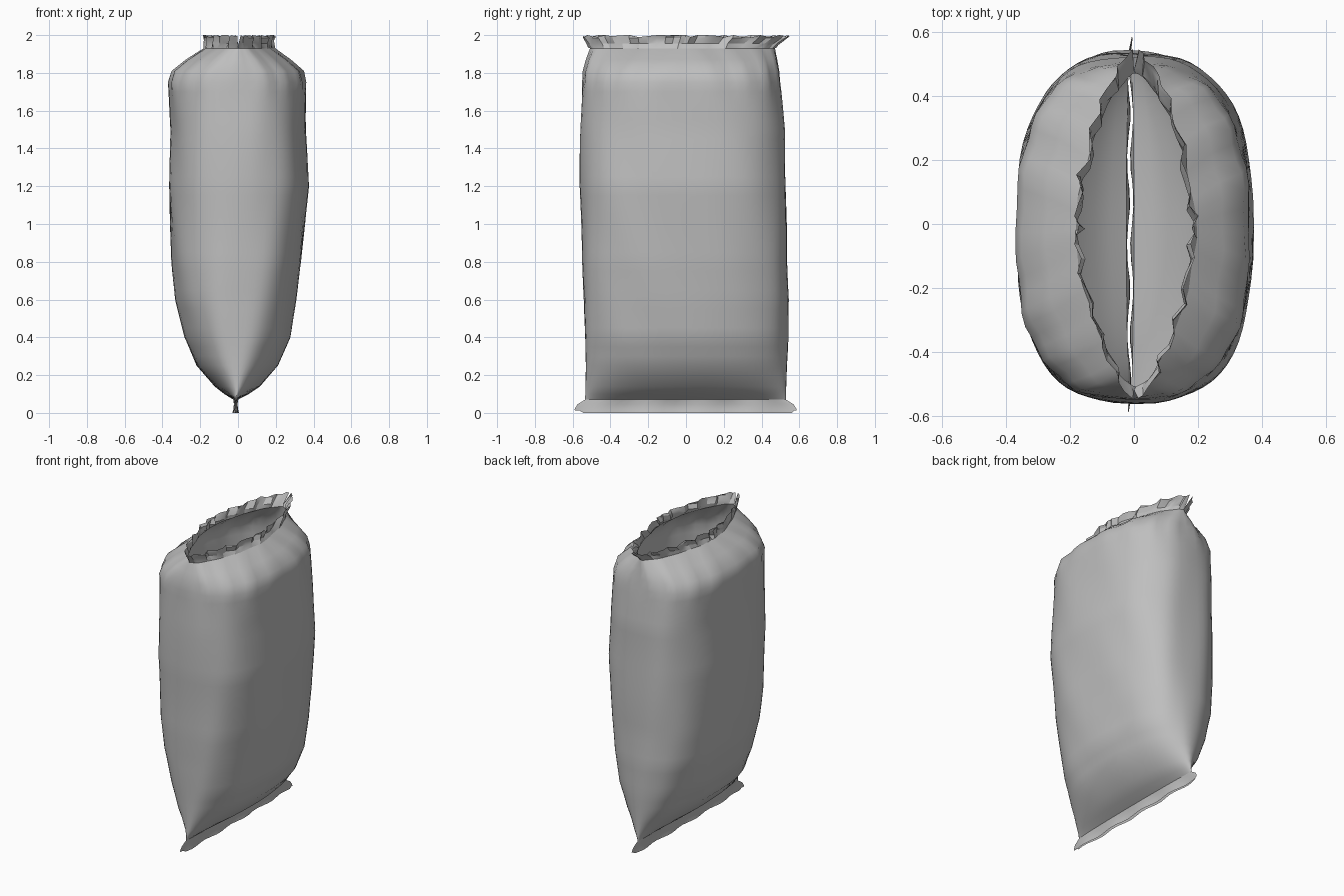
import bpy, math, random

if "Cube" in bpy.data.objects:
    bpy.data.objects.remove(bpy.data.objects["Cube"])

random.seed(4)
N = 64  # points around each ring

foil = bpy.data.materials.new("light grey foil")
foil.diffuse_color = (0.52, 0.52, 0.52, 1)
foil.use_nodes = True
foil.node_tree.nodes["Principled BSDF"].inputs["Base Color"].default_value = foil.diffuse_color

# z, half width in x, x centre, y front, y back, roundness exponent
PROFILE = [
    (0.07, 0.012, -0.012, -0.535, 0.530, 1.9),
    (0.10, 0.065, -0.008, -0.533, 0.530, 1.9),
    (0.14, 0.120, -0.004, -0.532, 0.530, 2.0),
    (0.25, 0.215, -0.005, -0.533, 0.532, 2.2),
    (0.40, 0.280, -0.005, -0.536, 0.540, 2.4),
    (0.60, 0.320, -0.010, -0.540, 0.545, 2.6),
    (0.80, 0.343, -0.005, -0.550, 0.535, 2.7),
    (1.20, 0.370, 0.003, -0.560, 0.530, 2.7),
    (1.50, 0.358, 0.000, -0.557, 0.525, 2.7),
    (1.75, 0.365, -0.006, -0.550, 0.497, 2.6),
    (1.81, 0.348, -0.003, -0.545, 0.490, 2.4),
    (1.87, 0.277, 0.000, -0.530, 0.480, 2.1),
    (1.93, 0.190, 0.006, -0.510, 0.470, 1.55),
]


def spow(v, e):
    return math.copysign(abs(v) ** e, v)


def wrinkle(t, z):
    """Soft dents on the body, with gathered folds near the shoulder."""
    soft = 0.005 * math.sin(6 * z + 3 * math.sin(2 * t)) * math.sin(5 * t + 2 * z)
    folds = 0.007 * math.sin(17 * t + 2 * z) * math.exp(-((z - 1.82) / 0.10) ** 2)
    fade = min(1, max(0, (z - 0.08) / 0.3))
    return (soft + folds) * fade


def ring(z, a, xc, y0, y1, n):
    pts = []
    b, c = (y1 - y0) / 2, (y0 + y1) / 2
    for i in range(N):
        t = 2 * math.pi * i / N
        w = wrinkle(t, z)
        pts.append((xc + a * spow(math.cos(t), 2 / n) + w * math.cos(t),
                    c + b * spow(math.sin(t), 2 / n) + w * math.sin(t), z))
    return pts


def loft(name, rings, angle):
    verts = [p for r in rings for p in r]
    faces = [(k * N + i, k * N + (i + 1) % N, (k + 1) * N + (i + 1) % N, (k + 1) * N + i)
             for k in range(len(rings) - 1) for i in range(N)]
    me = bpy.data.meshes.new(name)
    me.from_pydata(verts, [], faces)
    me.materials.append(foil)
    ob = bpy.data.objects.new(name, me)
    bpy.context.collection.objects.link(ob)
    bpy.ops.object.select_all(action='DESELECT')
    ob.select_set(True)
    bpy.context.view_layer.objects.active = ob
    bpy.ops.object.shade_smooth_by_angle(angle=math.radians(angle))
    return ob


# Puffed body: loft through the profile, with extra rings between tall steps
rows = []
for p, q in zip(PROFILE, PROFILE[1:]):
    steps = max(1, round((q[0] - p[0]) / 0.05))
    for s in range(steps):
        f = s / steps
        rows.append([u + (v - u) * f for u, v in zip(p, q)])
rows.append(PROFILE[-1])
body = [ring(*r) for r in rows]
loft("bag_body", body, 40)


# Crimped bottom seam: two nearly touching sheets flaring out at the ends
def crimp(pts):
    return [(x + 0.008 * math.sin(23 * y) * (1 - z / 0.09), y,
             z + (0.012 if z == 0 and abs(y) > 0.56 else 0)) for x, y, z in pts]


mid = crimp(ring(0.045, 0.006, -0.012, -0.575, 0.570, 2.0))
low_mid = crimp(ring(0.02, 0.006, -0.012, -0.590, 0.585, 2.0))
low = crimp(ring(0.0, 0.010, -0.012, -0.588, 0.585, 2.0))
loft("bottom_seam", [low, low_mid, mid, body[0]], 30)

# Torn top strip: jagged, flared at both ends and split at the corners
strip = []
for z, a, y0, y1 in ((1.955, 0.178, -0.525, 0.495), (1.985, 0.182, -0.548, 0.540),
                     (2.0, 0.184, -0.550, 0.550)):
    pts = []
    for i, (x, y, _) in enumerate(ring(z, a, 0.005, y0, y1, 1.5)):
        if i % (N // 2) == N // 4:  # split dips down at each end
            pts.append((0, math.copysign(0.48 if y > 0 else 0.52, y), 1.935 + (z - 1.955) * 0.2))
        else:
            k = min(1, abs(x) / 0.06)
            jag = k * (0.012 * math.sin(i * 2.3) + random.uniform(-0.007, 0.007))
            drop = random.uniform(0, 0.012) if z == 2.0 and i % 3 else 0
            pts.append((x + math.copysign(1, x) * jag, y, z - drop))
    strip.append(pts)
loft("top_strip", [body[-1]] + strip, 25)
